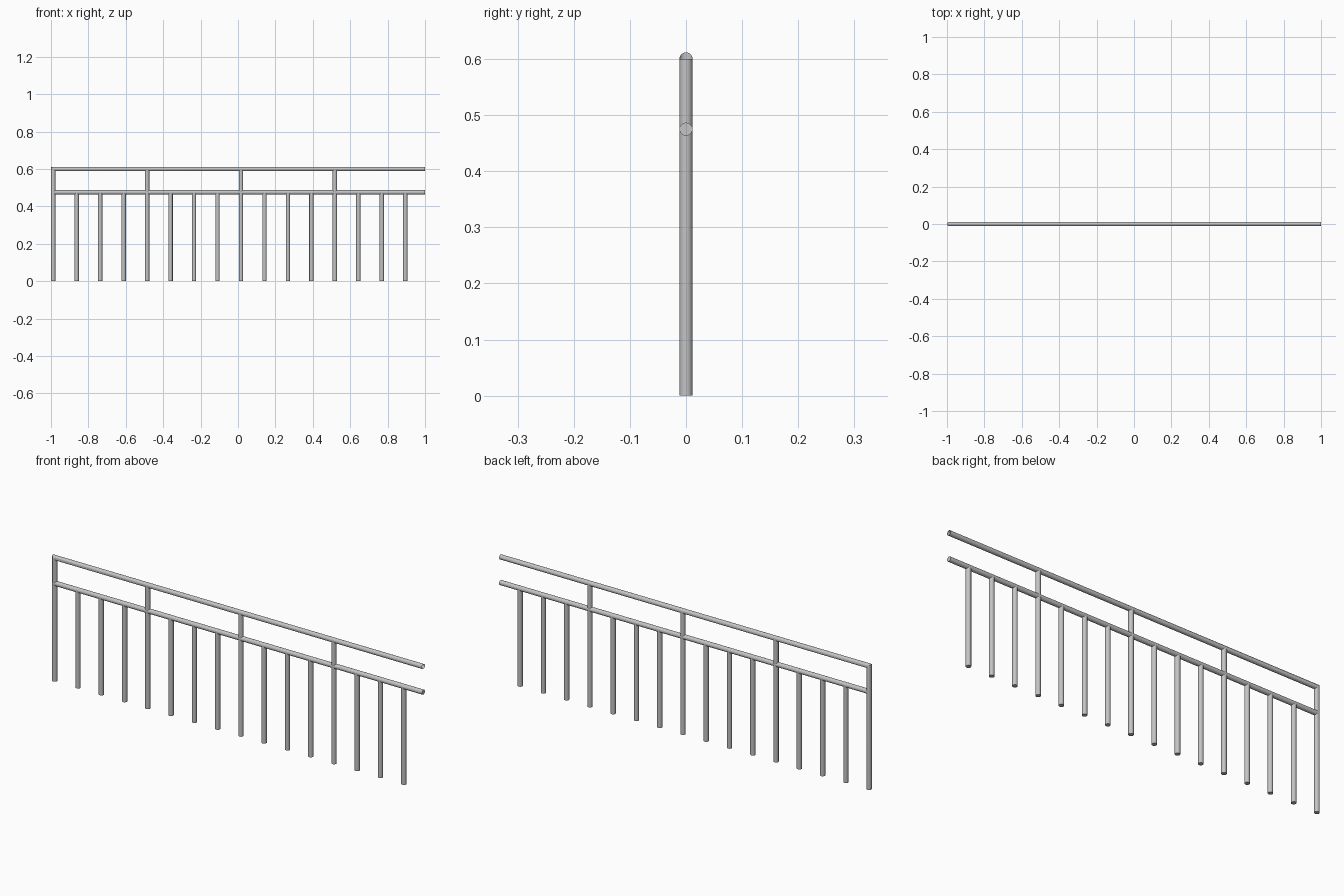
import bpy
import bmesh
from math import cos, sin, pi, radians
from mathutils import Vector

RADIUS, SIDES = 0.0117, 20
LEFT, RIGHT = -0.988, 1.0
TOP_Z, LOWER_Z = 0.6, 0.475
POSTS, SPACING = 16, 0.1255

default = bpy.data.objects.get("Cube")
if default:
    bpy.data.objects.remove(default)

steel = bpy.data.materials.new("brushed_steel")
steel.use_nodes = True
grey = (0.55, 0.55, 0.55, 1)
steel.diffuse_color = grey
steel.node_tree.nodes["Principled BSDF"].inputs["Base Color"].default_value = grey


def finish(obj):
    obj.data.materials.append(steel)
    bpy.ops.object.select_all(action="DESELECT")
    obj.select_set(True)
    bpy.context.view_layer.objects.active = obj
    bpy.ops.object.shade_smooth_by_angle(angle=radians(35))


def tube(name, start, end):
    start, end = Vector(start), Vector(end)
    axis = end - start
    bpy.ops.mesh.primitive_cylinder_add(
        vertices=SIDES, radius=RADIUS, depth=axis.length,
        location=(start + end) / 2,
        rotation=axis.to_track_quat("Z", "Y").to_euler())
    obj = bpy.context.object
    obj.name = name
    finish(obj)


# End post and handrail: one pipe with a mitred corner, open at the rail end
bm = bmesh.new()
circle = [(RADIUS * cos(2 * pi * i / SIDES), RADIUS * sin(2 * pi * i / SIDES))
          for i in range(SIDES)]
foot = [bm.verts.new((LEFT + u, v, 0)) for u, v in circle]
mitre = [bm.verts.new((LEFT + u, v, TOP_Z - u)) for u, v in circle]
tip = [bm.verts.new((RIGHT, v, TOP_Z - u)) for u, v in circle]
for low, high in ((foot, mitre), (mitre, tip)):
    for i in range(SIDES):
        j = (i + 1) % SIDES
        bm.faces.new((low[i], low[j], high[j], high[i]))
bm.faces.new(foot[::-1])
mesh = bpy.data.meshes.new("handrail_and_end_post")
bm.to_mesh(mesh)
bm.free()
handrail = bpy.data.objects.new("handrail_and_end_post", mesh)
bpy.context.collection.objects.link(handrail)
finish(handrail)

# Lower rail
tube("lower_rail", (LEFT, 0, LOWER_Z), (RIGHT, 0, LOWER_Z))

# Posts: every fourth one reaches the handrail
for n in range(1, POSTS):
    x = LEFT + n * SPACING
    tall = n % 4 == 0
    tube("tall_post" if tall else "baluster",
         (x, 0, 0), (x, 0, TOP_Z if tall else LOWER_Z))
